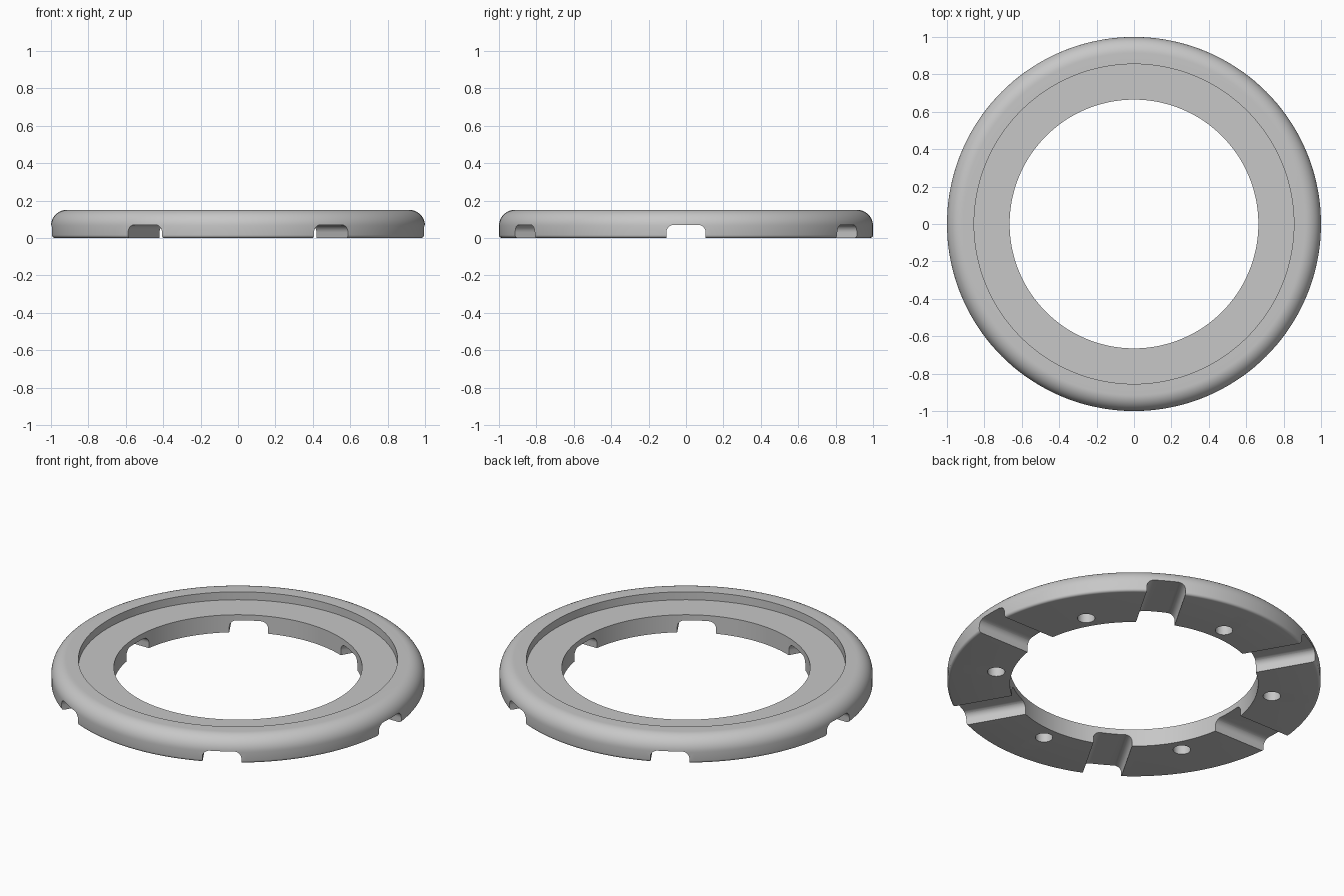
import bpy, bmesh, math
from mathutils import Matrix, Vector

if "Cube" in bpy.data.objects:
    bpy.data.objects.remove(bpy.data.objects["Cube"], do_unlink=True)

SEGMENTS = 144
OUTER, RECESS, INNER = 1.0, 0.855, 0.665
HEIGHT, FLOOR = 0.15, 0.103

grey = bpy.data.materials.new("light grey")
grey.use_nodes = True
colour = (0.57, 0.57, 0.57, 1)
grey.diffuse_color = colour
grey.node_tree.nodes["Principled BSDF"].inputs["Base Color"].default_value = colour


def arc(cx, cz, r, start, end, steps):
    """Points of a rounded corner, angles in degrees."""
    angles = [math.radians(start + (end - start) * i / steps) for i in range(steps + 1)]
    return [(cx + r * math.cos(a), cz + r * math.sin(a)) for a in angles]


def finish(bm, name):
    bmesh.ops.recalc_face_normals(bm, faces=bm.faces)
    mesh = bpy.data.meshes.new(name)
    bm.to_mesh(mesh)
    bm.free()
    mesh.materials.append(grey)
    obj = bpy.data.objects.new(name, mesh)
    bpy.context.collection.objects.link(obj)
    return obj


def lathe(profile, name):
    """Closed profile turned about z."""
    bm = bmesh.new()
    rings = []
    for i in range(SEGMENTS):
        turn = Matrix.Rotation(math.tau * i / SEGMENTS, 3, "Z")
        rings.append([bm.verts.new(turn @ Vector((r, 0, z))) for r, z in profile])
    n = len(profile)
    for i in range(SEGMENTS):
        a, b = rings[i], rings[(i + 1) % SEGMENTS]
        for j in range(n):
            k = (j + 1) % n
            bm.faces.new((a[j], b[j], b[k], a[k]))
    return finish(bm, name)


def channel(angle, name):
    """Radial bar with rounded upper corners, used to cut one notch."""
    half, top, r = 0.105, 0.07, 0.04
    section = [(half, -0.1)] + arc(half - r, top - r, r, 0, 90, 8)
    section += arc(r - half, top - r, r, 90, 180, 8) + [(-half, -0.1)]
    turn = Matrix.Rotation(angle, 3, "Z")
    bm = bmesh.new()
    ends = [[bm.verts.new(turn @ Vector((x, y, z))) for y, z in section] for x in (0.5, 1.2)]
    n = len(section)
    for j in range(n):
        k = (j + 1) % n
        bm.faces.new((ends[0][j], ends[0][k], ends[1][k], ends[1][j]))
    for end in ends:
        bm.faces.new(end)
    return finish(bm, name)


def drill(angle, name):
    """Cylinder used to cut one blind screw hole in the underside."""
    bm = bmesh.new()
    spot = Matrix.Translation((0.75 * math.cos(angle), 0.75 * math.sin(angle), 0))
    bmesh.ops.create_cone(bm, cap_ends=True, segments=32, radius1=0.047,
                          radius2=0.047, depth=0.13, matrix=spot)
    return finish(bm, name)


# Ring body: rounded rim, stepped recess, open centre
profile = [(INNER, 0)]
profile += arc(OUTER - 0.015, 0.015, 0.015, -90, 0, 4)
profile += arc(OUTER - 0.085, HEIGHT - 0.085, 0.085, 0, 90, 14)
profile += [(RECESS, HEIGHT), (RECESS, FLOOR), (INNER, FLOOR)]
ring = lathe(profile, "ring_body")

# Six notches and, between them, six blind holes
cutters = []
for i in range(6):
    cutters.append(channel(math.radians(60 * i), f"notch_cutter_{i + 1}"))
    cutters.append(drill(math.radians(60 * i + 30), f"hole_cutter_{i + 1}"))

for cutter in cutters:
    cut = ring.modifiers.new(cutter.name, "BOOLEAN")
    cut.operation = "DIFFERENCE"
    cut.solver = "EXACT"
    cut.object = cutter
    cutter.hide_render = True

# Bake the cuts, then remove the cutters
bpy.ops.object.select_all(action="DESELECT")
bpy.context.view_layer.objects.active = ring
ring.select_set(True)
for cut in list(ring.modifiers):
    bpy.ops.object.modifier_apply(modifier=cut.name)
for cutter in cutters:
    bpy.data.objects.remove(cutter, do_unlink=True)
bpy.ops.object.shade_smooth_by_angle(angle=math.radians(30))
